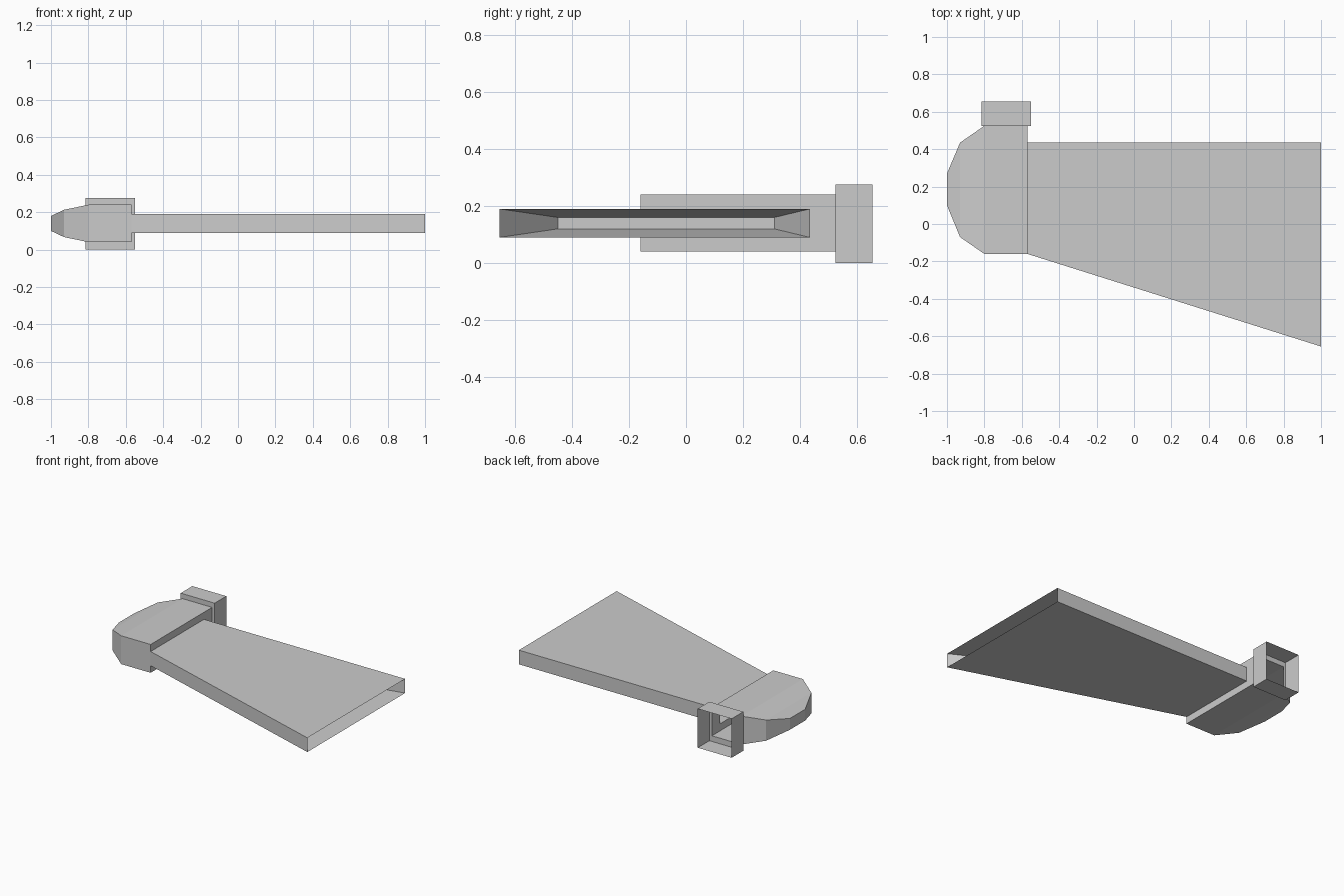
import bpy, bmesh

if "Cube" in bpy.data.objects:
    bpy.data.objects.remove(bpy.data.objects["Cube"])


def loft(name, axis, sections, open_sides=(), cap_start=False, cap_end=False):
    """Loft rectangles (pos, u0, u1, v0, v1) along x or y.
    open_sides holds (span, side) pairs left out; sides: 0 low, 1 +u, 2 top, 3 -u."""
    bm = bmesh.new()
    rings = []
    for p, u0, u1, v0, v1 in sections:
        corners = ((u0, v0), (u1, v0), (u1, v1), (u0, v1))
        rings.append([bm.verts.new((p, u, v) if axis == 'x' else (u, p, v))
                      for u, v in corners])
    for s, (a, b) in enumerate(zip(rings, rings[1:])):
        for i in range(4):
            if (s, i) not in open_sides:
                j = (i + 1) % 4
                bm.faces.new((a[i], a[j], b[j], b[i]))
    if cap_start:
        bm.faces.new(rings[0][::-1])
    if cap_end:
        bm.faces.new(rings[-1])
    mesh = bpy.data.meshes.new(name)
    bm.to_mesh(mesh)
    bm.free()
    obj = bpy.data.objects.new(name, mesh)
    bpy.context.collection.objects.link(obj)
    return obj


# Hollow head: rounded nose, open towards the inlet, slot towards the flat duct
loft("head", 'x', [
    (-1.00, 0.10, 0.27, 0.10, 0.18),
    (-0.93, -0.07, 0.435, 0.067, 0.213),
    (-0.80, -0.16, 0.525, 0.04, 0.24),
    (-0.57, -0.16, 0.525, 0.04, 0.24),
    (-0.57, -0.16, 0.435, 0.09, 0.19),
], open_sides={(2, 1), (3, 3)}, cap_start=True)

# Flaring flat duct with a tapered recess in its wide end
loft("flat_duct", 'x', [
    (-0.57, -0.16, 0.435, 0.09, 0.19),
    (1.00, -0.655, 0.435, 0.09, 0.19),
    (0.72, -0.45, 0.31, 0.12, 0.16),
], cap_end=True)

# Square inlet collar, open at the back, with a rim joining the head
loft("inlet_collar", 'y', [
    (0.655, -0.815, -0.55, 0.0, 0.275),
    (0.525, -0.815, -0.55, 0.0, 0.275),
    (0.525, -0.80, -0.57, 0.04, 0.24),
])
